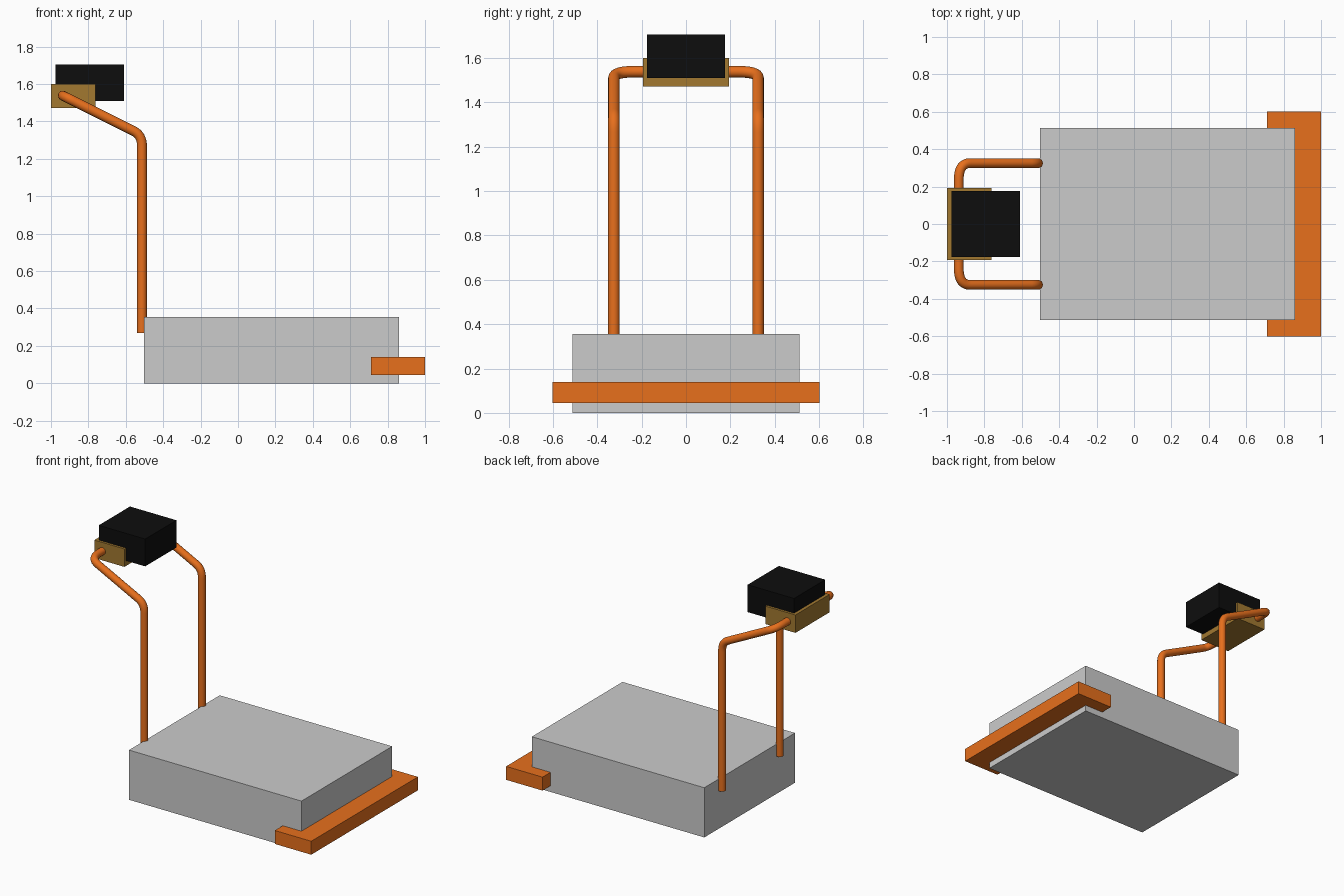
import bpy
from mathutils import Vector

if "Cube" in bpy.data.objects:
    bpy.data.objects.remove(bpy.data.objects["Cube"])


def material(name, rgb):
    m = bpy.data.materials.new(name)
    m.diffuse_color = (*rgb, 1)
    m.use_nodes = True
    m.node_tree.nodes["Principled BSDF"].inputs["Base Color"].default_value = m.diffuse_color
    return m


orange = material("orange", (0.80, 0.16, 0.012))
brown = material("brown", (0.36, 0.19, 0.03))
black = material("black", (0.004, 0.004, 0.004))


def box(name, x, y, z, mat=None):
    """Box from x range, half width y, z range."""
    bpy.ops.mesh.primitive_cube_add(
        size=1, location=((x[0] + x[1]) / 2, 0, (z[0] + z[1]) / 2))
    ob = bpy.context.object
    ob.name = name
    ob.scale = (x[1] - x[0], 2 * y, z[1] - z[0])
    bpy.ops.object.transform_apply(location=False, rotation=False, scale=True)
    if mat:
        ob.data.materials.append(mat)
    return ob


def rounded(prev, corner, nxt, d_in, d_out, steps=8):
    """Points of a smooth bend replacing a sharp corner."""
    p, c, n = Vector(prev), Vector(corner), Vector(nxt)
    a = c + (p - c).normalized() * d_in
    b = c + (n - c).normalized() * d_out
    return [a * (1 - t) ** 2 + c * 2 * t * (1 - t) + b * t * t
            for t in (i / steps for i in range(steps + 1))]


# Main body and front bumper
box("body", (-0.503, 0.86), 0.512, (0, 0.355))
box("bumper", (0.712, 1.0), 0.602, (0.044, 0.14), orange)

# Control box and its mounting bracket
box("bracket", (-1.0, -0.762), 0.193, (1.472, 1.60), brown)
box("control_box", (-0.977, -0.61), 0.176, (1.51, 1.705), black)

# Handle: one side of the bent tube, mirrored into a full hoop
foot, elbow = (-0.513, 0.325, 0.27), (-0.513, 0.325, 1.326)
corner, middle = (-0.937, 0.325, 1.538), (-0.937, 0, 1.538)
half = [Vector(foot)]
half += rounded(foot, elbow, corner, 0.06, 0.05)
half += rounded(elbow, corner, middle, 0.065, 0.09)
path = half + [Vector((p.x, -p.y, p.z)) for p in reversed(half)]

curve = bpy.data.curves.new("handle", 'CURVE')
curve.dimensions = '3D'
curve.bevel_depth = 0.026
curve.bevel_resolution = 6
curve.use_fill_caps = True
spline = curve.splines.new('POLY')
spline.points.add(len(path) - 1)
for pt, co in zip(spline.points, path):
    pt.co = (*co, 1)
curve.materials.append(orange)
handle = bpy.data.objects.new("handle", curve)
bpy.context.collection.objects.link(handle)

# Turn the tube into a smooth mesh with crisp ends
bpy.ops.object.select_all(action='DESELECT')
handle.select_set(True)
bpy.context.view_layer.objects.active = handle
bpy.ops.object.convert(target='MESH')
bpy.ops.object.shade_smooth_by_angle()
